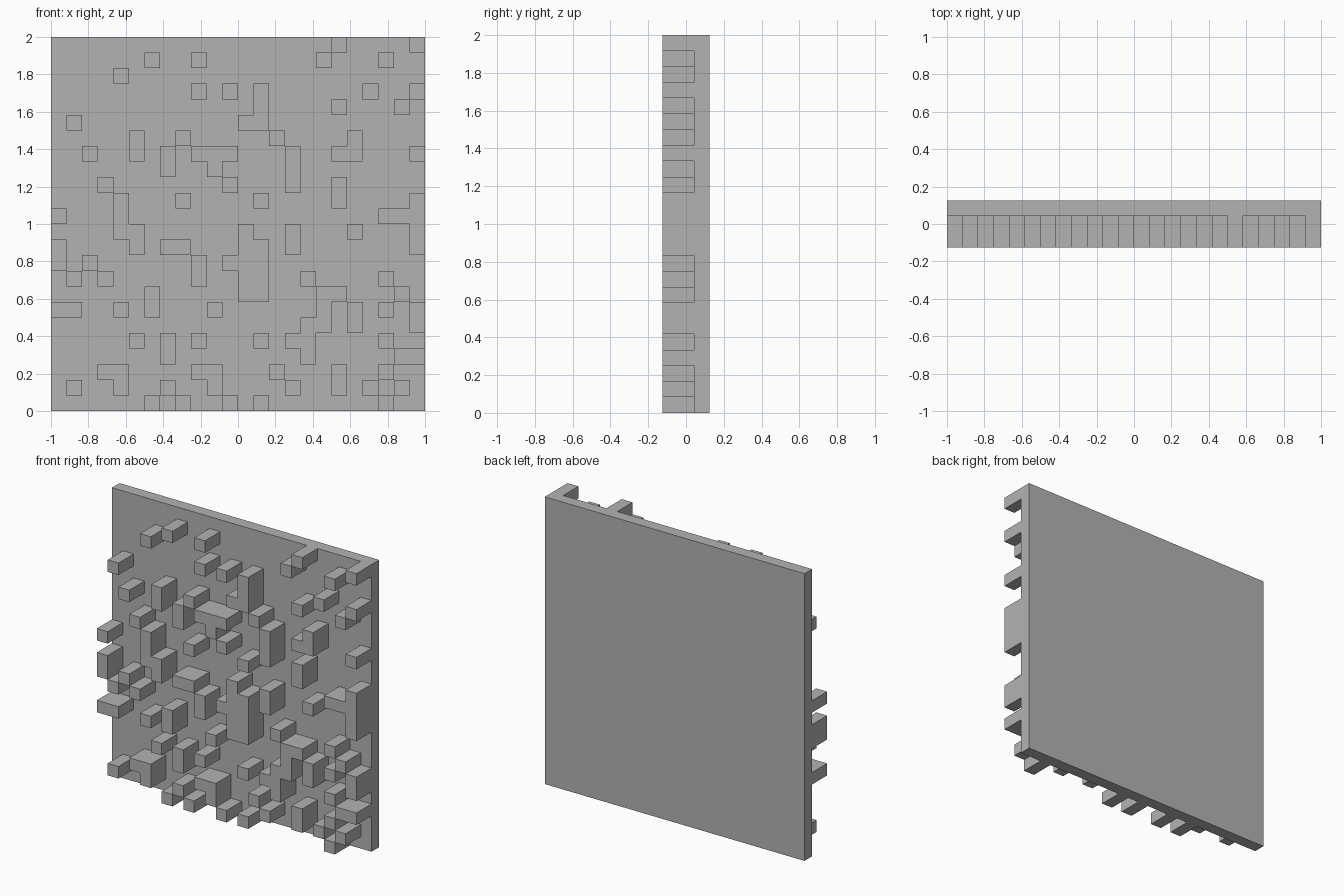
import bpy, bmesh

if "Cube" in bpy.data.objects:
    bpy.data.objects.remove(bpy.data.objects["Cube"])

# Wall panel with raised square studs laid out on a 24 x 24 grid
N = 24
CELL = 2 / N
FRONT, FACE, BACK = -0.125, 0.0417, 0.125

# Filled columns of each grid row, top row first
ROWS = [
    [18, 23], [6, 9, 17, 21], [4], [9, 11, 13, 20, 23],
    [13, 18, 22], [1, 12, 13], [5, 8, 14, 19],
    [2, 5, 7, 9, 10, 11, 15, 18, 19, 23],
    [7, 10, 15], [3, 11, 15, 18], [4, 8, 13, 18, 23], [0, 4, 21, 22, 23],
    [4, 5, 12, 15, 19, 23], [0, 5, 7, 8, 12, 13, 15, 23],
    [0, 2, 9, 11, 12, 13], [1, 3, 9, 12, 13, 16, 21],
    [6, 12, 13, 17, 18, 22], [0, 1, 4, 6, 10, 17, 19, 21, 23],
    [16, 17, 19, 23], [5, 7, 9, 13, 15, 16, 21],
    [7, 16, 22, 23], [3, 4, 9, 10, 14, 18, 21],
    [1, 4, 7, 10, 15, 18, 20, 22], [6, 8, 11, 13, 21],
]
filled = {(c, r) for r, row in enumerate(ROWS) for c in row}

grey = bpy.data.materials.new("plain grey")
grey.diffuse_color = (0.45, 0.45, 0.45, 1)
grey.use_nodes = True
grey.node_tree.nodes["Principled BSDF"].inputs["Base Color"].default_value = grey.diffuse_color


def finish(name, bm):
    mesh = bpy.data.meshes.new(name)
    bm.to_mesh(mesh)
    bm.free()
    mesh.materials.append(grey)
    obj = bpy.data.objects.new(name, mesh)
    bpy.context.collection.objects.link(obj)


# Backing plate
bm = bmesh.new()
bmesh.ops.create_cube(bm, size=1)
for v in bm.verts:
    v.co = (v.co.x * 2, (FACE + BACK) / 2 + v.co.y * (BACK - FACE), v.co.z * 2 + 1)
finish("back_plate", bm)

# Studs: front squares, plus side walls only where the neighbour is empty
bm = bmesh.new()


def point(c, r, y):
    return bm.verts.new((c * CELL - 1, y, 2 - r * CELL))


for c, r in sorted(filled):
    ring = [(c, r + 1), (c + 1, r + 1), (c + 1, r), (c, r)]
    bm.faces.new([point(*p, FRONT) for p in ring])
    for i, (dc, dr) in enumerate([(0, 1), (1, 0), (0, -1), (-1, 0)]):
        if (c + dc, r + dr) not in filled:
            a, b = ring[i], ring[(i + 1) % 4]
            bm.faces.new([point(*b, FRONT), point(*a, FRONT), point(*a, FACE), point(*b, FACE)])
bmesh.ops.remove_doubles(bm, verts=bm.verts, dist=0.001)
# Merge coplanar squares into clean flat faces
bmesh.ops.dissolve_limit(bm, angle_limit=0.01, verts=bm.verts, edges=bm.edges)
finish("raised_studs", bm)
